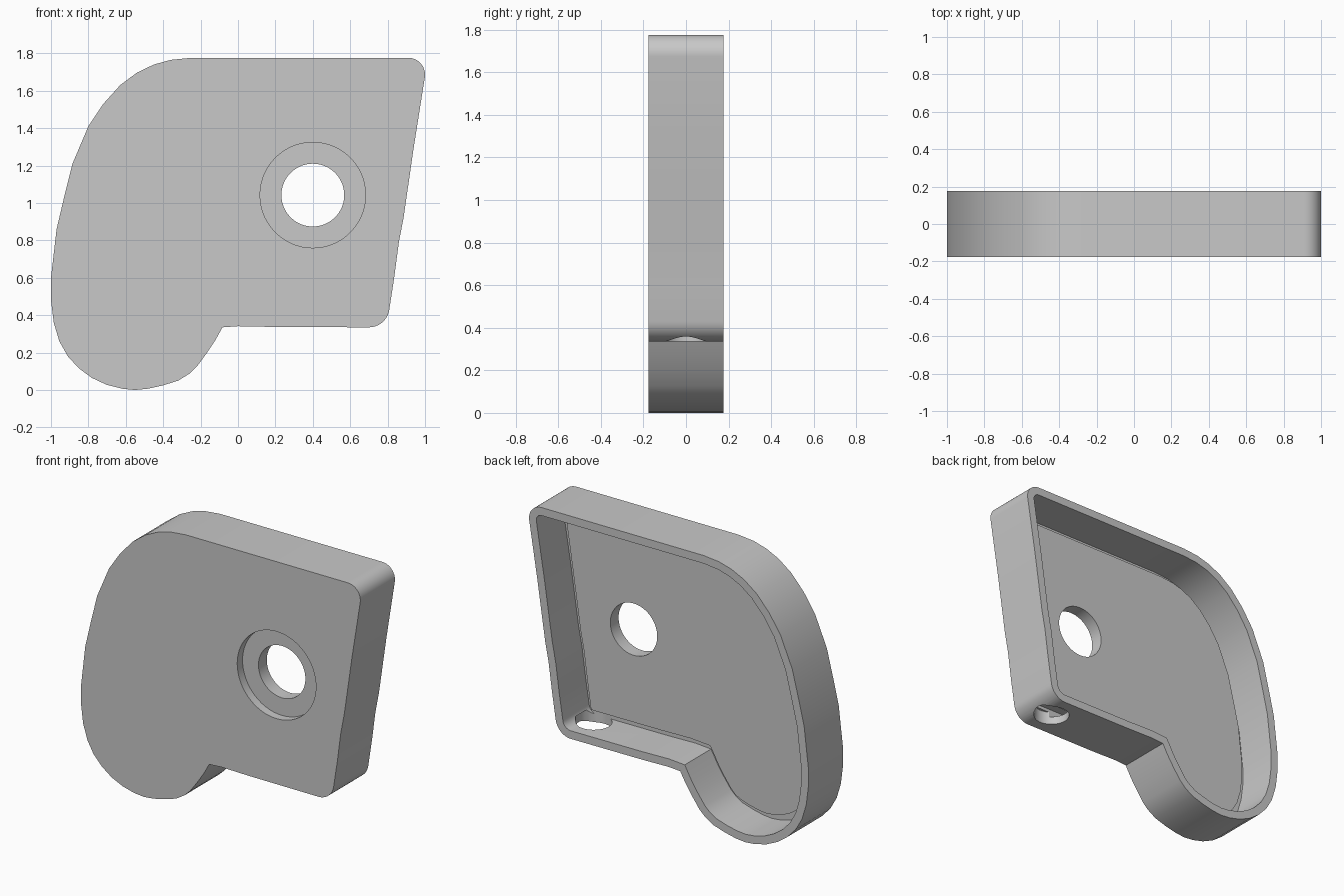
import bpy, bmesh, math
from mathutils import Vector

if "Cube" in bpy.data.objects:
    bpy.data.objects.remove(bpy.data.objects["Cube"], do_unlink=True)

HALF = 0.177      # half depth of the cover
WALL = 0.052      # rim thickness
GROOVE = 0.085    # plate thickness under the groove along the wall
FLOOR = 0.14      # plate thickness of the raised floor
GAP = 0.053       # groove width

grey = bpy.data.materials.new("plain grey")
grey.use_nodes = True
GREY = (0.58, 0.58, 0.58, 1)
grey.diffuse_color = GREY
grey.node_tree.nodes["Principled BSDF"].inputs["Base Color"].default_value = GREY


def arc(cx, cz, r, start, end, steps):
    """Points along a circular arc, angles in degrees."""
    angles = [math.radians(start + (end - start) * i / steps) for i in range(steps + 1)]
    return [Vector((cx + r * math.cos(a), cz + r * math.sin(a))) for a in angles]


def inset(points, d):
    """Mitred inward offset of a clockwise outline."""
    out = []
    for i, p in enumerate(points):
        a = (p - points[i - 1]).normalized()
        b = (points[(i + 1) % len(points)] - p).normalized()
        na, nb = Vector((a.y, -a.x)), Vector((b.y, -b.x))
        out.append(p + (na + nb) * d / (1 + na.dot(nb)))
    return out


def prism(name, points, y0, y1):
    """Outline in the x-z plane, extruded along y."""
    bm = bmesh.new()
    face = bm.faces.new([bm.verts.new((p.x, y0, p.y)) for p in points])
    moved = bmesh.ops.extrude_face_region(bm, geom=[face])["geom"]
    verts = [v for v in moved if isinstance(v, bmesh.types.BMVert)]
    bmesh.ops.translate(bm, verts=verts, vec=(0, y1 - y0, 0))
    bmesh.ops.recalc_face_normals(bm, faces=bm.faces)
    mesh = bpy.data.meshes.new(name)
    bm.to_mesh(mesh)
    bm.free()
    mesh.materials.append(grey)
    obj = bpy.data.objects.new(name, mesh)
    bpy.context.collection.objects.link(obj)
    return obj


def combine(target, tool, operation='DIFFERENCE'):
    """Apply a boolean with the tool and discard it."""
    tool.hide_render = True
    mod = target.modifiers.new("combine", 'BOOLEAN')
    mod.operation = operation
    mod.solver = 'EXACT'
    mod.object = tool
    bpy.context.view_layer.objects.active = target
    bpy.ops.object.modifier_apply(modifier=mod.name)
    bpy.data.objects.remove(tool, do_unlink=True)


# Outline, clockwise seen from the front
right_edge = [(0.94, 1.3), (0.885, 0.92), (0.86, 0.79), (0.835, 0.6)]
underside = [(0.2, 0.337), (0, 0.341), (-0.083, 0.335)]
lobe = [(-0.12, 0.268), (-0.165, 0.2), (-0.22, 0.125), (-0.26, 0.087), (-0.32, 0.05),
        (-0.4, 0.025), (-0.48, 0.007), (-0.55, 0), (-0.62, 0.007), (-0.7, 0.027),
        (-0.78, 0.064), (-0.85, 0.115), (-0.91, 0.18), (-0.955, 0.26), (-0.985, 0.36),
        (-1, 0.48), (-1, 0.6)]
shoulder = [(-0.97, 0.86), (-0.93, 1.03), (-0.885, 1.21), (-0.8, 1.41), (-0.72, 1.53),
            (-0.63, 1.63), (-0.54, 1.697), (-0.45, 1.74), (-0.36, 1.765), (-0.25, 1.776)]


def outline(top_corner, bottom_corner):
    run = [Vector(p) for p in right_edge]
    rest = [Vector(p) for p in underside + lobe + shoulder]
    return top_corner + run + bottom_corner + rest


rounded = outline(arc(0.91, 1.686, 0.09, 90, -8, 10), arc(0.7, 0.445, 0.11, -8, -90, 10))
sharp = outline([Vector((1.012, 1.776))], [Vector((0.797, 0.335))])

# Cover shell, open at the back, with a raised floor inside a narrow groove
cover = prism("cover_shell", rounded, -HALF, HALF)
combine(cover, prism("cavity", inset(rounded, WALL), GROOVE - HALF, HALF + 0.1))
combine(cover, prism("raised_floor", inset(sharp, WALL + GAP),
                     GROOVE - HALF - 0.02, FLOOR - HALF), 'UNION')

# Through hole with a counterbore on the front
combine(cover, prism("through_hole", arc(0.4, 1.042, 0.168, 0, 354, 59), -0.5, 0.5))
combine(cover, prism("counterbore", arc(0.4, 1.042, 0.282, 0, 354, 59), -0.5, 0.055 - HALF))

# Round opening in the underside
opening = prism("bottom_opening", arc(0, 0, 0.108, 0, 352.5, 47), -0.11, 0.11)
opening.rotation_euler.x = math.pi / 2
opening.location = (0.66, 0, 0.31)
bpy.context.view_layer.update()
combine(cover, opening)

# Smooth curved walls, crisp edges
bpy.ops.object.select_all(action='DESELECT')
cover.select_set(True)
bpy.context.view_layer.objects.active = cover
bpy.ops.object.shade_smooth_by_angle(angle=math.radians(25))
